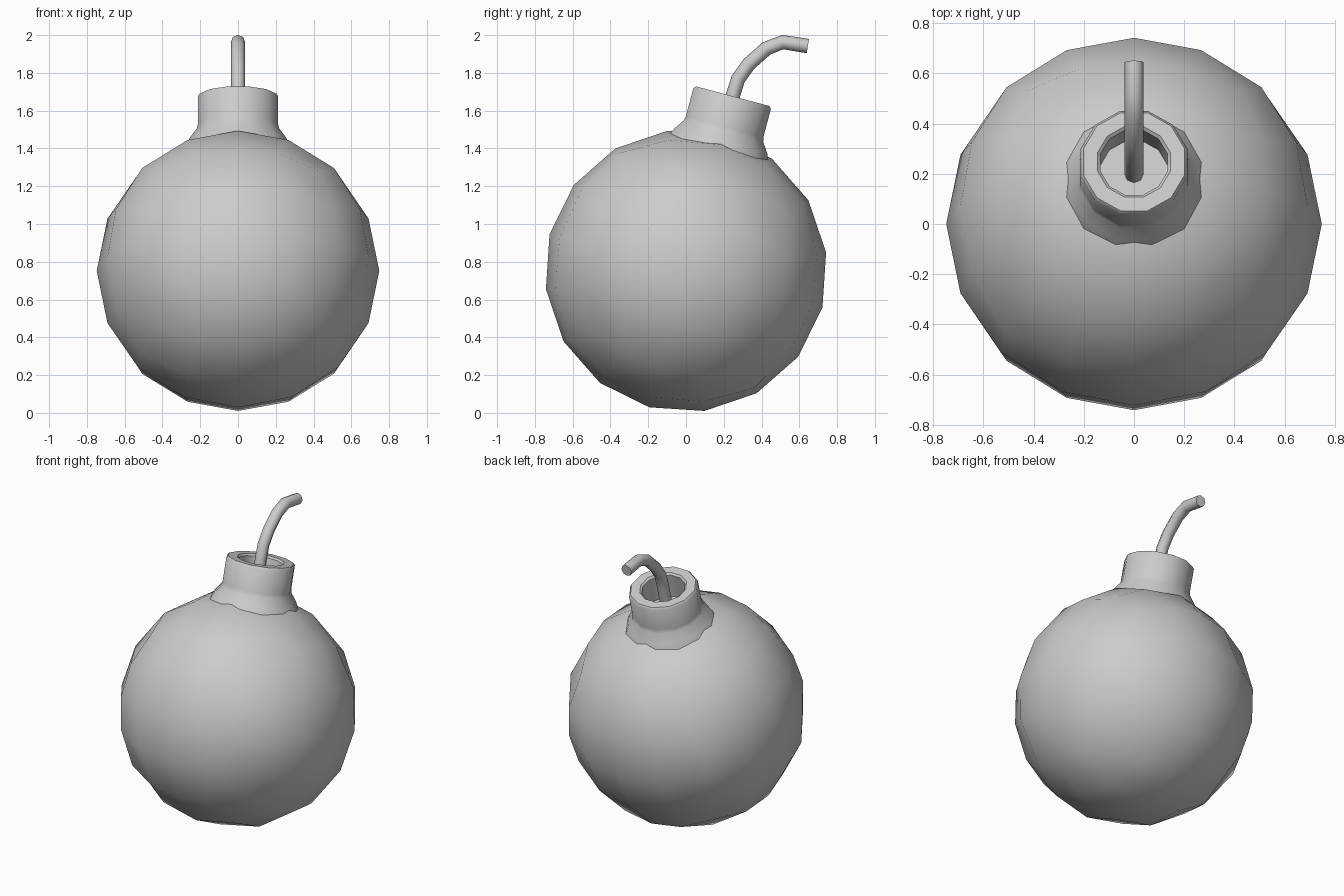
import bpy, bmesh
from math import radians, sin, cos, pi, tan
from mathutils import Matrix, Vector

if "Cube" in bpy.data.objects:
    bpy.data.objects.remove(bpy.data.objects["Cube"])

R = 0.748
# everything on the bomb's own axis is tilted 15 degrees towards +y
TILT = Matrix.Translation((0, 0, 0.752)) @ Matrix.Rotation(radians(-15), 4, 'X')


def finish(name, bm, angle, matrix=None):
    if matrix:
        bm.transform(matrix)
    bmesh.ops.recalc_face_normals(bm, faces=bm.faces)
    me = bpy.data.meshes.new(name)
    bm.to_mesh(me)
    bm.free()
    ob = bpy.data.objects.new(name, me)
    bpy.context.collection.objects.link(ob)
    bpy.ops.object.select_all(action='DESELECT')
    ob.select_set(True)
    bpy.context.view_layer.objects.active = ob
    bpy.ops.object.shade_smooth_by_angle(angle=radians(angle))
    return ob


def skin(bm, rings):
    # quads between successive closed rings
    for a, b in zip(rings, rings[1:]):
        n = len(a)
        for i in range(n):
            j = (i + 1) % n
            bm.faces.new((a[i], a[j], b[j], b[i]))


# round body: cube with 4 x 4 faces per side, pushed out to a sphere
bm = bmesh.new()
bmesh.ops.create_cube(bm, size=2)
bmesh.ops.subdivide_edges(bm, edges=bm.edges[:], cuts=3, use_grid_fill=True)
for v in bm.verts:
    v.co = Vector([tan(c * pi / 4) for c in v.co]).normalized() * R
finish("body", bm, 60, TILT)

# 12-sided neck with flared foot, bevelled rim and recessed hole
profile = [(0.29, 0.655), (0.263, 0.713), (0.226, 0.765), (0.22, 0.79),
           (0.22, 0.943), (0.209, 0.957), (0.15, 0.957), (0.138, 0.945),
           (0.138, 0.775)]
bm = bmesh.new()
rings = []
for r, z in profile:
    rings.append([bm.verts.new((r * cos(radians(15 + 30 * i)),
                                r * sin(radians(15 + 30 * i)), z))
                  for i in range(12)])
skin(bm, rings)
bm.faces.new(rings[-1])
finish("neck", bm, 40, TILT)

# curved fuse: 8-sided tube along a path in the y-z plane
path = [Vector((0, y, z)) for y, z in
        [(0.198, 1.49), (0.25, 1.685), (0.276, 1.768), (0.332, 1.846),
         (0.425, 1.929), (0.512, 1.963), (0.645, 1.942)]]
bm = bmesh.new()
rings = []
for k, p in enumerate(path):
    t = (path[min(k + 1, len(path) - 1)] - path[max(k - 1, 0)]).normalized()
    side = Vector((1, 0, 0))
    up = side.cross(t)
    rings.append([bm.verts.new(p + 0.038 * (side * cos(i * pi / 4) + up * sin(i * pi / 4)))
                  for i in range(8)])
skin(bm, rings)
bm.faces.new(rings[0])
bm.faces.new(rings[-1])
finish("fuse", bm, 50)
